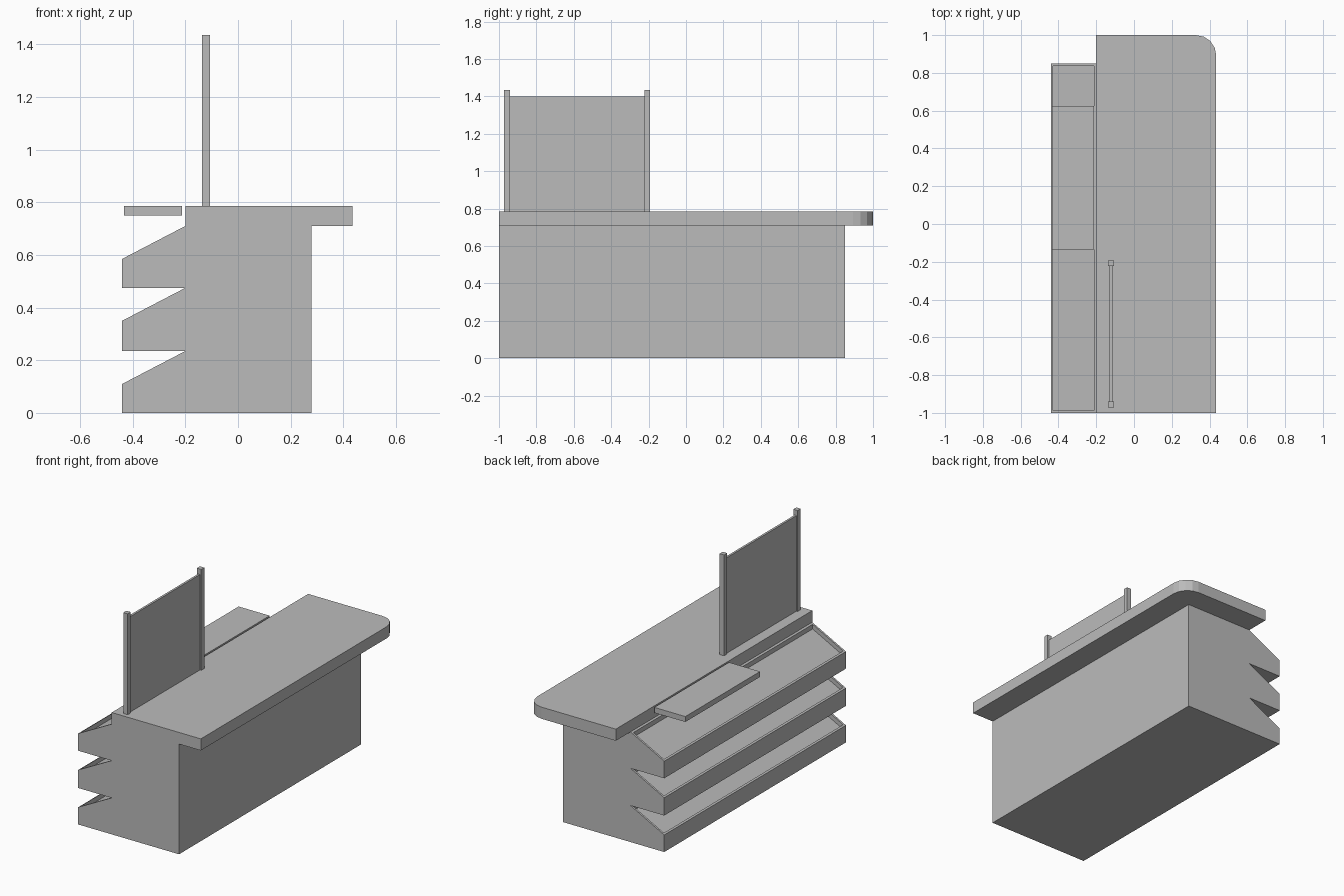
import bpy, bmesh, math
from mathutils import Vector

cube = bpy.data.objects.get("Cube")
if cube:
    bpy.data.objects.remove(cube, do_unlink=True)

grey = bpy.data.materials.new("plain grey")
grey.use_nodes = True
colour = (0.5, 0.5, 0.5, 1)
grey.diffuse_color = colour
grey.node_tree.nodes["Principled BSDF"].inputs["Base Color"].default_value = colour


def finish(name, bm):
    bmesh.ops.recalc_face_normals(bm, faces=bm.faces)
    mesh = bpy.data.meshes.new(name)
    bm.to_mesh(mesh)
    bm.free()
    mesh.materials.append(grey)
    obj = bpy.data.objects.new(name, mesh)
    bpy.context.scene.collection.objects.link(obj)
    return obj


def prism(points, offset):
    """Extrude a closed outline along an offset."""
    bm = bmesh.new()
    face = bm.faces.new([bm.verts.new(p) for p in points])
    extruded = bmesh.ops.extrude_face_region(bm, geom=[face], use_keep_orig=True)
    verts = [g for g in extruded["geom"] if isinstance(g, bmesh.types.BMVert)]
    bmesh.ops.translate(bm, verts=verts, vec=offset)
    bmesh.ops.recalc_face_normals(bm, faces=bm.faces)
    return bm


def box(name, x, y, z):
    outline = [(x[0], y[0], z[0]), (x[1], y[0], z[0]), (x[1], y[1], z[0]), (x[0], y[1], z[0])]
    return finish(name, prism(outline, (0, 0, z[1] - z[0])))


# Cabinet with three sloping display tiers along its left-hand edge
outer, inner, back = -0.44, -0.20, 0.28
profile = [(back, 0), (outer, 0)]
for low, high in ((0.11, 0.235), (0.35, 0.475), (0.585, 0.71)):
    profile += [(outer, low), (inner, high)]
    if high < 0.7:
        profile.append((outer, high))
profile.append((back, 0.71))
bm = prism([(x, -1, z) for x, z in profile], (0, 1.85, 0))

# Sunken trays in the sloping faces
slopes = [f for f in bm.faces if f.normal.z > 0.5 and f.normal.x < -0.2]
bmesh.ops.inset_individual(bm, faces=slopes, thickness=0.018)
floors = bmesh.ops.extrude_discrete_faces(bm, faces=slopes)["faces"]
bmesh.ops.translate(bm, verts=list({v for f in floors for v in f.verts}), vec=(0, 0, -0.03))
finish("cabinet_with_trays", bm)

# Counter top with one rounded corner
right, radius, steps = 0.435, 0.107, 4
outline = [Vector((inner, 1, 0.71)), Vector((inner, -1, 0.71)), Vector((right, -1, 0.71))]
for i in range(steps + 1):
    a = math.pi / 2 * i / steps
    outline.append(Vector((right - radius + radius * math.cos(a),
                           1 - radius + radius * math.sin(a), 0.71)))
finish("counter_top", prism(outline, (0, 0, 0.075)))

# Small shelf beside the counter
box("side_shelf", (-0.433, -0.212), (-0.135, 0.625), (0.75, 0.785))

# Screen held between two posts
box("front_post", (-0.137, -0.106), (-0.972, -0.941), (0.785, 1.435))
box("back_post", (-0.137, -0.106), (-0.223, -0.192), (0.785, 1.435))
box("screen_panel", (-0.129, -0.115), (-0.941, -0.223), (0.785, 1.40))
